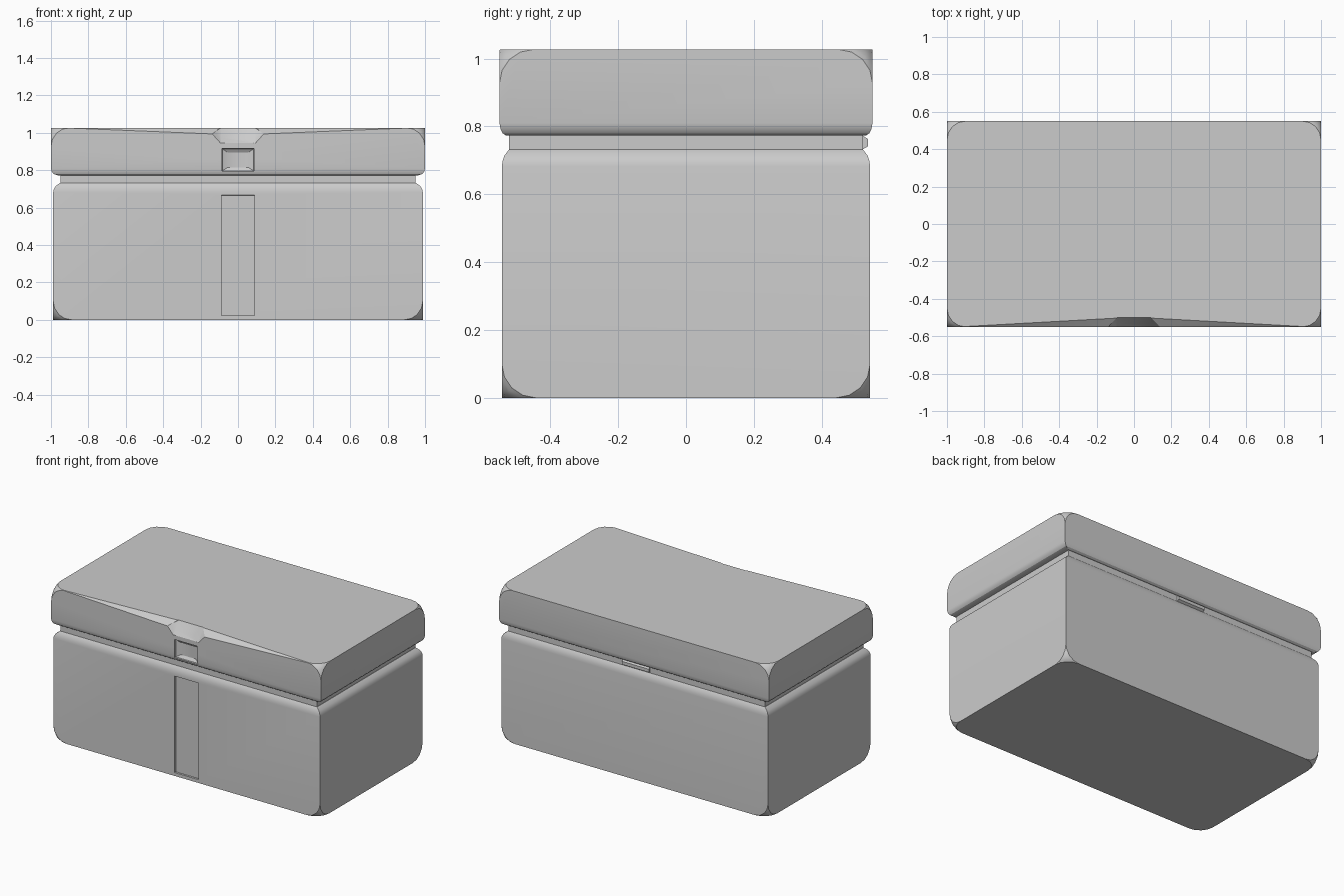
import bpy, bmesh
from mathutils import Vector

if "Cube" in bpy.data.objects:
    bpy.data.objects.remove(bpy.data.objects["Cube"])


def finish(name, bm):
    bmesh.ops.recalc_face_normals(bm, faces=bm.faces)
    me = bpy.data.meshes.new(name)
    bm.to_mesh(me)
    bm.free()
    ob = bpy.data.objects.new(name, me)
    bpy.context.collection.objects.link(ob)
    return ob


def hull(name, pts):
    bm = bmesh.new()
    for p in pts:
        bm.verts.new(p)
    bmesh.ops.convex_hull(bm, input=bm.verts)
    return finish(name, bm)


def stacked_box(name, rings, round_z=None):
    """Box from (half x, half y, z) rings; corners at round_z are rounded off."""
    bm = bmesh.new()
    loops = [[bm.verts.new((sx * x, sy * y, z))
              for sx, sy in ((-1, -1), (1, -1), (1, 1), (-1, 1))] for x, y, z in rings]
    bm.faces.new(loops[0])
    bm.faces.new(loops[-1])
    for a, b in zip(loops, loops[1:]):
        for i in range(4):
            j = (i + 1) % 4
            bm.faces.new((a[i], a[j], b[j], b[i]))
    bmesh.ops.recalc_face_normals(bm, faces=bm.faces)
    if round_z is not None:
        corners = [v for v in bm.verts if abs(v.co.z - round_z) < 1e-4]
        bmesh.ops.bevel(bm, geom=corners, offset=0.1, offset_type='OFFSET',
                        segments=4, profile=0.5, affect='VERTICES')
    return finish(name, bm)


def frustum(name, outer, inner):
    """Pocket cutter: (half x, z low, z high, y) at mouth and floor."""
    return hull(name, [(s * x, y, z) for x, z0, z1, y in (outer, inner)
                       for s in (-1, 1) for z in (z0, z1)])


def cut(ob, cutter):
    cutter.hide_render = True
    m = ob.modifiers.new("cut", 'BOOLEAN')
    m.operation, m.solver, m.object = 'DIFFERENCE', 'EXACT', cutter
    bpy.context.view_layer.objects.active = ob
    bpy.ops.object.modifier_apply(modifier=m.name)
    bpy.data.objects.remove(cutter)


TOP = 1.027

# body, rounded shoulder, with a shallow front strip recess
body = stacked_box("body", [(0.988, 0.543, 0), (0.988, 0.543, 0.682), (0.985, 0.541, 0.698),
                            (0.975, 0.535, 0.715), (0.952, 0.522, 0.732)], 0)
cut(body, frustum("strip_cutter", (0.09, 0.02, 0.675, -0.56), (0.088, 0.024, 0.665, -0.533)))

# neck between body and lid
neck = stacked_box("neck", [(0.95, 0.522, 0.725), (0.95, 0.522, 0.78)])

# lid with curved lower rim
lid = stacked_box("lid", [(0.965, 0.53, 0.773), (0.985, 0.541, 0.78), (0.996, 0.547, 0.793),
                          (1.0, 0.55, 0.81), (1.0, 0.55, TOP)], TOP)

# front top edge dips toward the middle
for s in (-1, 1):
    a = Vector((s * 0.94, -0.55, TOP))
    b = Vector((s * 0.04, -0.55, 0.99))
    c = Vector((s * 0.04, -0.50, TOP))
    cut(lid, hull("dip_cutter", [a, c + 2 * (b - c), c - (b - c), (s * 0.04, -0.65, 1.2)]))

# finger notch in the lid edge
notch = [(0.09, -0.499, 1.08), (0.09, -0.499, TOP), (0.09, -0.53, 0.975), (0.095, -0.551, 0.945),
         (0.095, -0.60, 0.945), (0.14, -0.551, 0.995), (0.14, -0.60, 0.995),
         (0.14, -0.551, 1.08), (0.14, -0.60, 1.08)]
cut(lid, hull("notch_cutter", [(s * x, y, z) for x, y, z in notch for s in (-1, 1)]))

# latch pocket below the notch
cut(lid, frustum("latch_cutter", (0.088, 0.793, 0.92, -0.56), (0.084, 0.797, 0.914, -0.538)))
cut(lid, frustum("latch_floor_cutter", (0.084, 0.797, 0.914, -0.538), (0.055, 0.815, 0.895, -0.526)))

# small hinge at the back of the neck
hull("hinge", [(s * 0.1, y, z) for s in (-1, 1)
               for y, z in ((0.51, 0.733), (0.522, 0.733), (0.537, 0.742),
                            (0.537, 0.763), (0.522, 0.772), (0.51, 0.772))])

# soft shading on the curved rims only
for ob in (body, lid):
    bpy.ops.object.select_all(action='DESELECT')
    ob.select_set(True)
    bpy.context.view_layer.objects.active = ob
    bpy.ops.object.shade_smooth_by_angle(angle=0.5)
